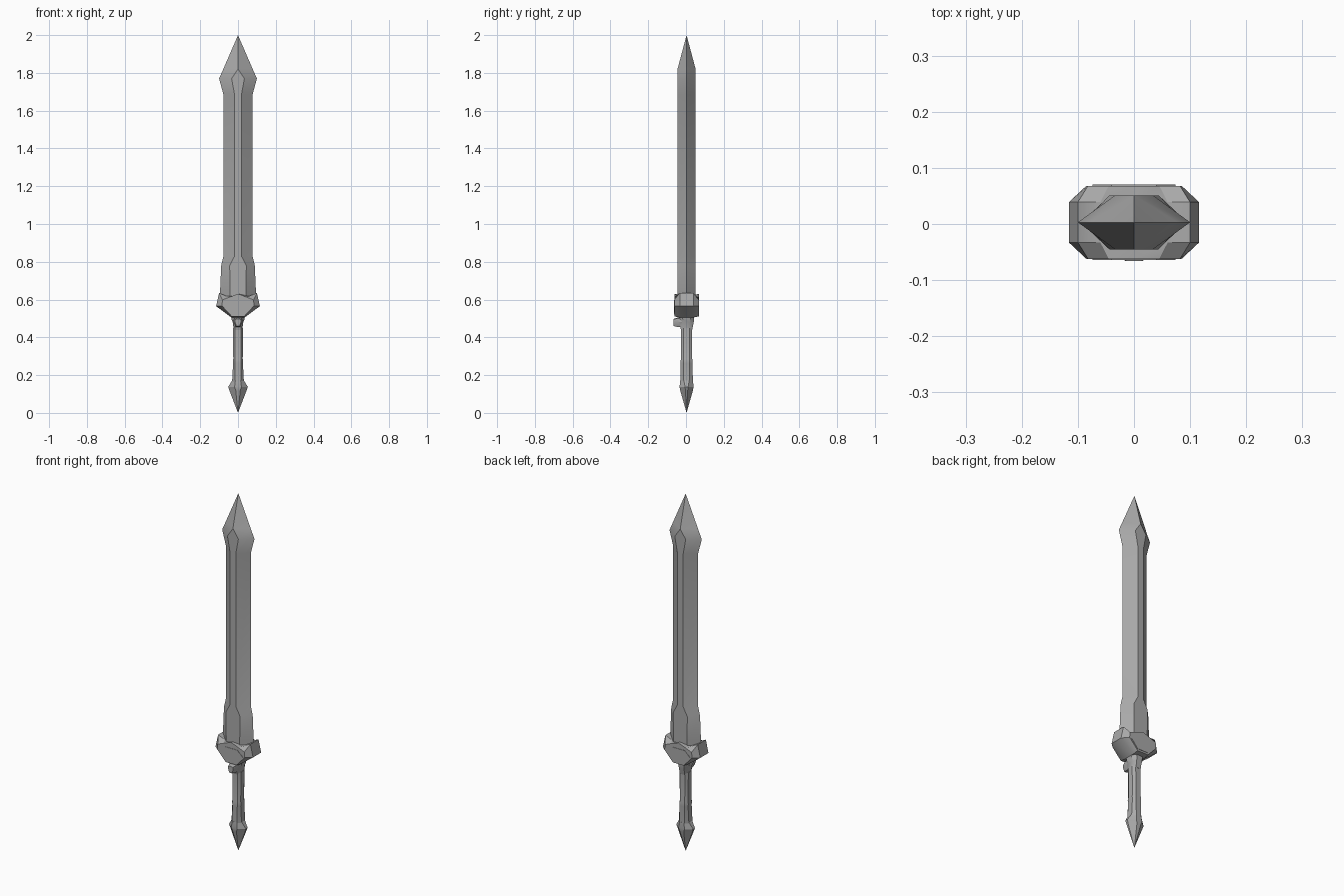
import bpy, bmesh, math

if "Cube" in bpy.data.objects:
    bpy.data.objects.remove(bpy.data.objects["Cube"])

CY = 0.003  # depth centre of the sword; the small front stud sticks out a little further
steel = bpy.data.materials.new("dark_steel")
steel.diffuse_color = (0.4, 0.4, 0.4, 1)
steel.use_nodes = True
steel.node_tree.nodes["Principled BSDF"].inputs["Base Color"].default_value = steel.diffuse_color


def finish(name, bm):
    bmesh.ops.remove_doubles(bm, verts=bm.verts, dist=0.0005)
    bmesh.ops.recalc_face_normals(bm, faces=bm.faces)
    mesh = bpy.data.meshes.new(name)
    bm.to_mesh(mesh)
    bm.free()
    mesh.materials.append(steel)
    mesh.shade_smooth()
    mesh.set_sharp_from_angle(angle=math.radians(30))
    obj = bpy.data.objects.new(name, mesh)
    bpy.context.collection.objects.link(obj)
    return obj


def skin(bm, rings):
    """Join matching closed rings of points and cap both ends."""
    rows = [[bm.verts.new(p) for p in ring] for ring in rings]
    n = len(rows[0])
    for a, b in zip(rows, rows[1:]):
        for i in range(n):
            j = (i + 1) % n
            bm.faces.new((a[i], a[j], b[j], b[i]))
    bm.faces.new(rows[0])
    bm.faces.new(rows[-1])


def column(name, sections):
    """Stack sections (z, half width, flat half width, half depth, edge half depth)."""
    rings = []
    for z, w, f, d, e in sections:
        pts = [(f, -d), (w, -e), (w, e), (f, d), (-f, d), (-w, e), (-w, -e), (-f, -d)]
        rings.append([(x, y + CY, z) for x, y in pts])
    bm = bmesh.new()
    skin(bm, rings)
    return finish(name, bm)


def plates(name, layers):
    """Stack front outlines (outline, y) from front to back."""
    bm = bmesh.new()
    skin(bm, [[(x, y, z) for x, z in shape] for shape, y in layers])
    return finish(name, bm)


def mirrored(half):
    """Mirror a half outline that runs from x = 0 (top) to x = 0 (bottom)."""
    return half + [(-x, z) for x, z in reversed(half[1:-1])]


# Blade: sharp side edges, flat central band, spear-like point
column("blade", [
    (0.58, 0.095, 0.042, 0.048, 0),
    (0.64, 0.095, 0.042, 0.048, 0),
    (0.78, 0.089, 0.044, 0.048, 0),
    (0.83, 0.077, 0.018, 0.048, 0),
    (1.685, 0.077, 0.018, 0.048, 0),
    (1.77, 0.10, 0.034, 0.048, 0),
    (1.82, 0.078, 0, 0.048, 0),
    (2.0, 0, 0, 0, 0),
])

# Guard: V-shaped block with raised ends and bevelled front and back plates
outer = mirrored([(0, 0.625), (0.06, 0.618), (0.10, 0.635), (0.116, 0.565), (0.035, 0.505), (0, 0.505)])
inner = mirrored([(0, 0.63), (0.045, 0.613), (0.082, 0.598), (0.085, 0.567), (0.033, 0.511), (0, 0.511)])
plates("guard", [(inner, CY - 0.065), (outer, CY - 0.036), (outer, CY + 0.036), (inner, CY + 0.065)])

# Hexagonal plate on each face of the guard
hexagon = mirrored([(0, 0.597), (0.04, 0.597), (0.074, 0.566), (0.035, 0.521), (0, 0.521)])
plates("guard_face_plate", [(hexagon, CY - 0.067), (hexagon, CY + 0.067)])

# Collar under the guard
column("collar", [
    (0.515, 0.036, 0.02, 0.04, 0.022),
    (0.495, 0.034, 0.018, 0.04, 0.02),
    (0.475, 0.026, 0.016, 0.037, 0.018),
    (0.44, 0.024, 0.015, 0.03, 0.016),
])

# Small stud on the front of the collar
stud_back = mirrored([(0, 0.505), (0.022, 0.5), (0.024, 0.482), (0.012, 0.455), (0, 0.455)])
stud_front = mirrored([(0, 0.498), (0.014, 0.495), (0.016, 0.482), (0.008, 0.46), (0, 0.46)])
plates("collar_stud", [(stud_front, -0.066), (stud_back, -0.045), (stud_back, -0.02)])

# Grip: eight-sided, with a slight waist and a faint band
column("grip", [
    (0.45, 0.027, 0.016, 0.029, 0.015),
    (0.285, 0.025, 0.015, 0.03, 0.015),
    (0.275, 0.028, 0.016, 0.032, 0.016),
    (0.262, 0.026, 0.015, 0.031, 0.016),
    (0.15, 0.032, 0.016, 0.034, 0.016),
])

# Pommel: flared shoulders drawn down to a spike
column("pommel", [
    (0.172, 0.031, 0.014, 0.034, 0.014),
    (0.138, 0.052, 0.018, 0.037, 0.008),
    (0.12, 0.046, 0.012, 0.034, 0.006),
    (0.0, 0, 0, 0, 0),
])
